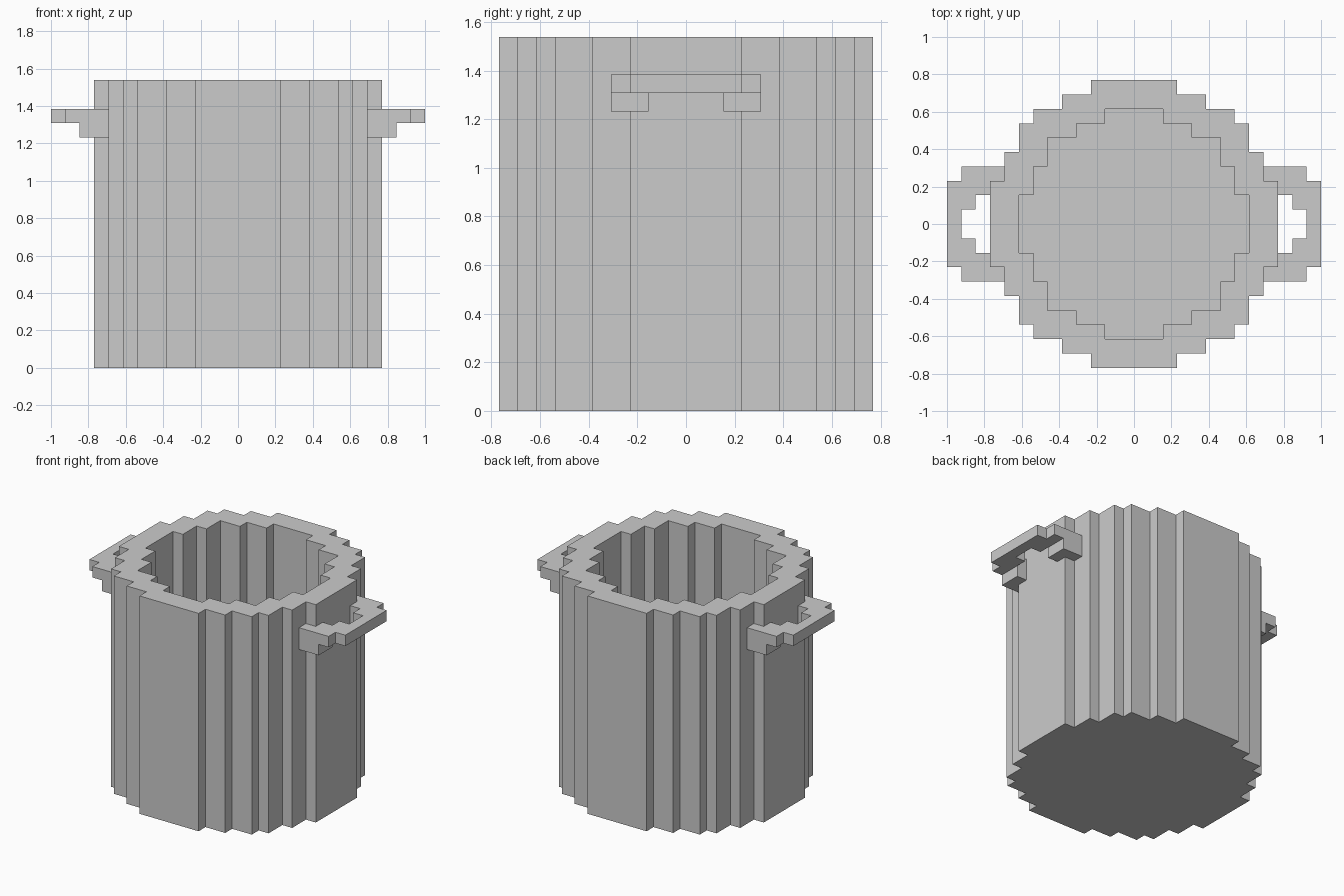
import bpy, bmesh

if "Cube" in bpy.data.objects:
    bpy.data.objects.remove(bpy.data.objects["Cube"])

U = 1 / 13  # one block of the stepped style


def prism(bm, pts, z0, z1):
    """Extrude a flat outline (in blocks) from z0 to z1."""
    face = bm.faces.new([bm.verts.new((x * U, y * U, z0 * U)) for x, y in pts])
    ext = bmesh.ops.extrude_face_region(bm, geom=[face], use_keep_orig=True)
    verts = [v for v in ext["geom"] if isinstance(v, bmesh.types.BMVert)]
    bmesh.ops.translate(bm, verts=verts, vec=(0, 0, (z1 - z0) * U))


def make(name, parts):
    bm = bmesh.new()
    for pts, z0, z1 in parts:
        prism(bm, pts, z0, z1)
    bmesh.ops.recalc_face_normals(bm, faces=bm.faces)
    mesh = bpy.data.meshes.new(name)
    bm.to_mesh(mesh)
    bm.free()
    ob = bpy.data.objects.new(name, mesh)
    bpy.context.collection.objects.link(ob)
    return ob


def stepped_circle(corners):
    """Full outline from the outer corners of one quadrant."""
    quad = []
    for i, (x, y) in enumerate(corners):
        quad.append((x, y))
        if i + 1 < len(corners):
            quad.append((corners[i + 1][0], y))
    out = []
    for _ in range(4):
        out += quad
        quad = [(-y, x) for x, y in quad]
    return out


# Pot body, hollowed out from above
outer = stepped_circle([(10, 3), (9, 5), (8, 7), (7, 8), (5, 9), (3, 10)])
inner = stepped_circle([(8, 2), (7, 4), (6, 6), (4, 7), (2, 8)])
body = make("pot_body", [(outer, 0, 20)])
cutter = make("hollow_cutter", [(inner, 2, 22)])
cutter.hide_render = True
mod = body.modifiers.new("hollow", "BOOLEAN")
mod.operation = "DIFFERENCE"
mod.solver = "EXACT"
mod.object = cutter
deps = bpy.context.evaluated_depsgraph_get()
hollow = bpy.data.meshes.new_from_object(body.evaluated_get(deps))
body.modifiers.clear()
body.data = hollow
bpy.data.objects.remove(cutter)

# Handles: a stepped loop resting on two lugs
half = [(13, 3), (12, 3), (12, 4), (9, 4), (9, 3), (10, 3),
        (10, 2), (11, 2), (11, 1), (12, 1)]
grip = half + [(x, -y) for x, y in reversed(half)]
lug = [(10, 2), (11, 2), (11, 4), (9, 4), (9, 3), (10, 3)]
for name, s in (("right_handle", 1), ("left_handle", -1)):
    parts = [([(s * x, y) for x, y in grip], 17, 18)]
    parts += [([(s * x, m * y) for x, y in lug], 16, 17) for m in (1, -1)]
    make(name, parts)
